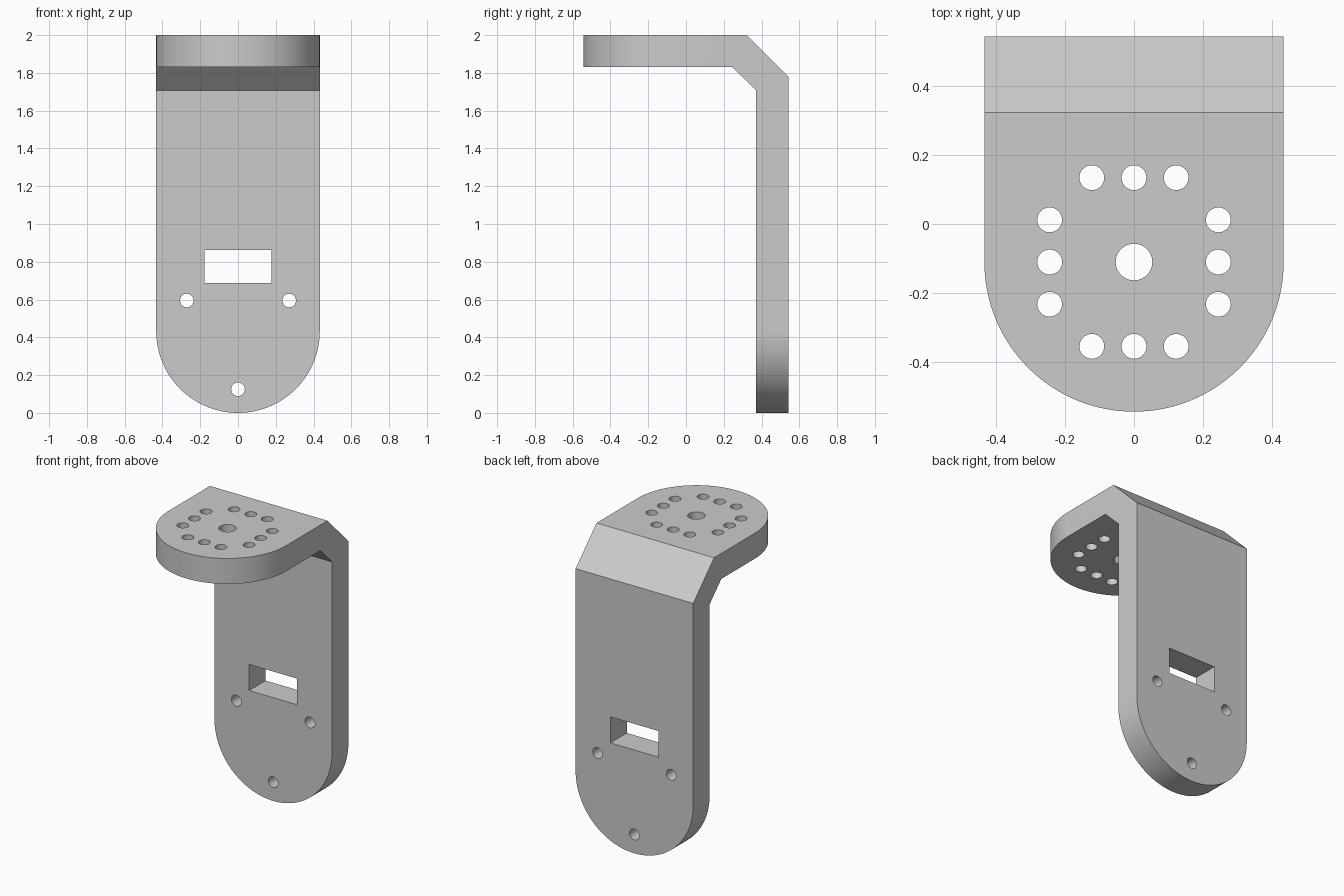
import bpy, bmesh
from math import sin, cos, pi, radians

if "Cube" in bpy.data.objects:
    bpy.data.objects.remove(bpy.data.objects["Cube"])

R = 0.433            # half width and end radius
YC, ZC = -0.11, 0.433  # centres of the rounded ends
N = 64


def finish(bm, name):
    bmesh.ops.recalc_face_normals(bm, faces=bm.faces)
    mesh = bpy.data.meshes.new(name)
    bm.to_mesh(mesh)
    bm.free()
    ob = bpy.data.objects.new(name, mesh)
    bpy.context.collection.objects.link(ob)
    return ob


# bent plate: matching outer and inner skins joined by a rim
bm = bmesh.new()
angles = [pi * i / N for i in range(N + 1)]


def skin(y_wall, z_bend, y_bend, z_top):
    wall = [bm.verts.new((-R * cos(a), y_wall, ZC - R * sin(a))) for a in angles]
    wall += [bm.verts.new((R, y_wall, z_bend)), bm.verts.new((-R, y_wall, z_bend))]
    top = [bm.verts.new((R * cos(a), YC - R * sin(a), z_top)) for a in angles]
    top += [bm.verts.new((-R, y_bend, z_top)), bm.verts.new((R, y_bend, z_top))]
    bm.faces.new(wall)
    bm.faces.new(top)
    bm.faces.new((wall[-2], wall[-1], top[-2], top[-1]))
    return wall[:-1] + [top[-1]] + top[:-1]


outer = skin(0.543, 1.78, 0.323, 2.0)
inner = skin(0.37, 1.708, 0.247, 1.83)
# reading order: wall arc, right bend, top arc, left bend
for ring in (outer, inner):
    left = ring[0].link_faces[0].verts[-1]
    ring.append(left)
for i in range(len(outer)):
    j = (i + 1) % len(outer)
    bm.faces.new((outer[i], outer[j], inner[j], inner[i]))
bracket = finish(bm, "bent_bracket")

# hole cutters
bm = bmesh.new()


def drill(pos, r, axis):
    ring = []
    for s in (-0.2, 0.2):
        loop = []
        for i in range(32):
            u, v = r * cos(2 * pi * i / 32), r * sin(2 * pi * i / 32)
            off = (u, v, s) if axis == "z" else (u, s, v)
            loop.append(bm.verts.new([p + o for p, o in zip(pos, off)]))
        bm.faces.new(loop)
        ring.append(loop)
    for i in range(32):
        j = (i + 1) % 32
        bm.faces.new((ring[0][i], ring[0][j], ring[1][j], ring[1][i]))


# top: shaft hole and a square of mounting holes
drill((0, YC, 1.915), 0.053, "z")
for side in (-0.244, 0.244):
    for step in (-0.122, 0, 0.122):
        drill((side, YC + step, 1.915), 0.036, "z")
        drill((step, YC + side, 1.915), 0.036, "z")
# wall: three screw holes and a rectangular slot
for x, z in ((-0.271, 0.595), (0.271, 0.595), (0, 0.125)):
    drill((x, 0.457, z), 0.036, "y")
slot = bmesh.ops.create_cube(bm, size=1)["verts"]
bmesh.ops.scale(bm, vec=(0.354, 0.4, 0.174), verts=slot)
bmesh.ops.translate(bm, vec=(0, 0.457, 0.775), verts=slot)
cutter = finish(bm, "hole_cutter")
cutter.hide_render = True

# cut, then shade
mod = bracket.modifiers.new("holes", "BOOLEAN")
mod.operation = "DIFFERENCE"
mod.solver = "EXACT"
mod.object = cutter
bpy.context.view_layer.objects.active = bracket
bracket.select_set(True)
bpy.ops.object.modifier_apply(modifier=mod.name)
bpy.data.objects.remove(cutter)
bpy.ops.object.shade_smooth_by_angle(angle=radians(30))
